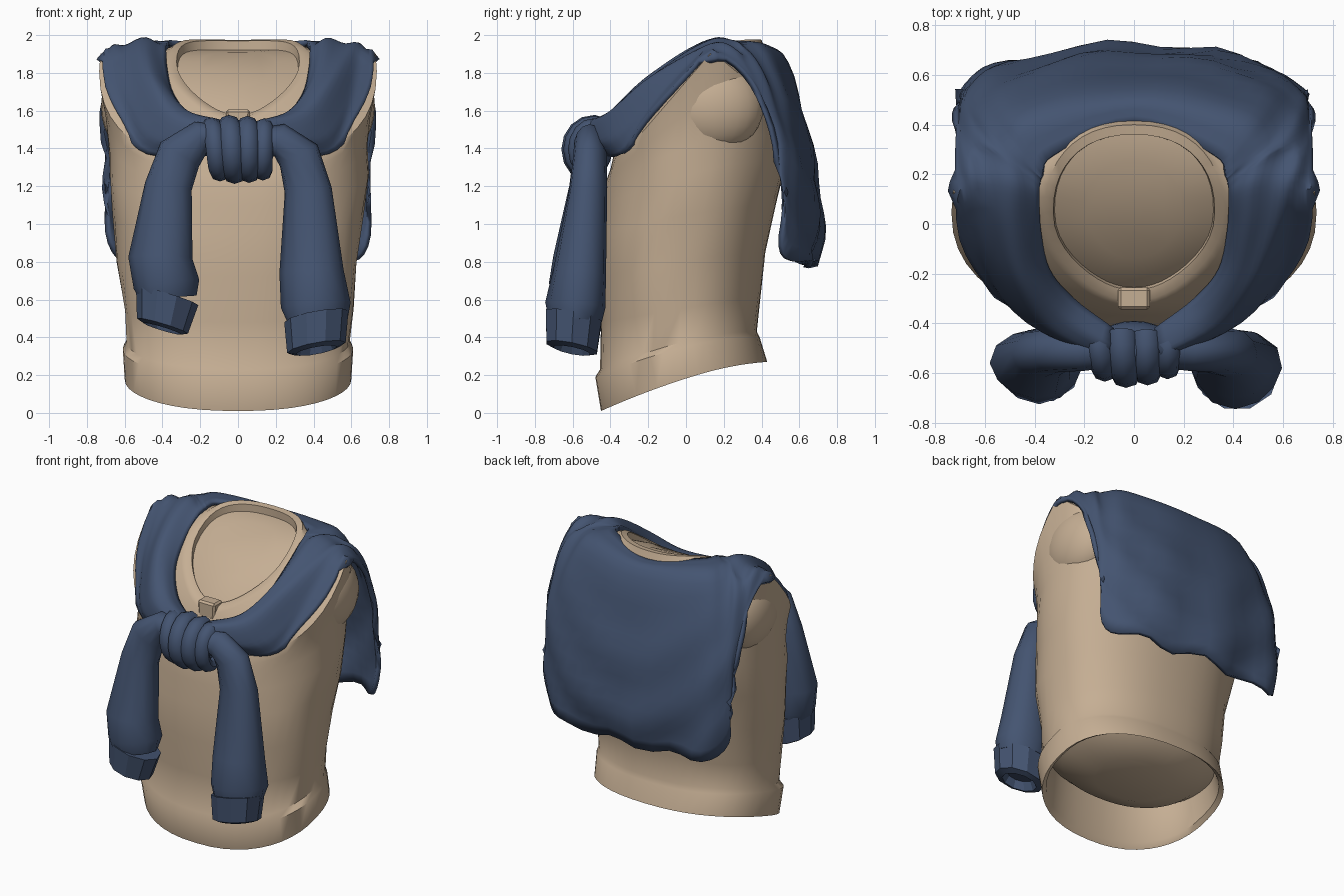
import bpy, bmesh, math
from mathutils import Vector
from mathutils.bvhtree import BVHTree

if "Cube" in bpy.data.objects:
    bpy.data.objects.remove(bpy.data.objects["Cube"])


def material(name, rgb):
    m = bpy.data.materials.new(name)
    m.diffuse_color = (*rgb, 1)
    m.use_nodes = True
    m.node_tree.nodes["Principled BSDF"].inputs["Base Color"].default_value = m.diffuse_color
    return m


TAN = material("tan cloth", (0.56, 0.425, 0.295))
BLUE = material("navy knit", (0.058, 0.089, 0.165))


def finish(name, bm, mat, angle=40):
    bmesh.ops.recalc_face_normals(bm, faces=bm.faces)
    me = bpy.data.meshes.new(name)
    bm.to_mesh(me)
    bm.free()
    me.materials.append(mat)
    ob = bpy.data.objects.new(name, me)
    bpy.context.collection.objects.link(ob)
    bpy.ops.object.select_all(action='DESELECT')
    ob.select_set(True)
    bpy.context.view_layer.objects.active = ob
    bpy.ops.object.shade_smooth_by_angle(angle=math.radians(angle))
    return ob


def loft(name, rings, mat, angle=40):
    """Skin closed rings of points and cap both ends."""
    bm = bmesh.new()
    vs = [[bm.verts.new(p) for p in r] for r in rings]
    n = len(vs[0])
    for a, b in zip(vs, vs[1:]):
        for i in range(n):
            j = (i + 1) % n
            bm.faces.new((a[i], a[j], b[j], b[i]))
    bm.faces.new(vs[0])
    bm.faces.new(vs[-1])
    return finish(name, bm, mat, angle)


def ellipsoid(name, centre, radii, mat):
    bm = bmesh.new()
    bmesh.ops.create_uvsphere(bm, u_segments=24, v_segments=14, radius=1)
    for v in bm.verts:
        v.co = Vector(centre) + Vector([v.co[k] * radii[k] for k in range(3)])
    return finish(name, bm, mat)


def spline(pts, t):
    """Catmull-Rom point, t from 0 to len(pts) - 1."""
    i = min(int(t), len(pts) - 2)
    f = t - i
    b, c = pts[i], pts[i + 1]
    a = pts[i - 1] if i else b * 2 - c
    d = pts[i + 2] if i + 2 < len(pts) else c * 2 - b
    return 0.5 * (2 * b + (c - a) * f + (2 * a - 5 * b + 4 * c - d) * f * f
                  + (3 * b - a - 3 * c + d) * f ** 3)


# ---- vest: rings of half width, front y, front z, back y, back z, side z
VEST = [
    (.26, -.20, .21, .20, .25, .23), (.46, -.36, .27, .33, .33, .30),
    (.55, -.42, .33, .37, .39, .36), (.57, -.43, .05, .405, .29, .20),
    (.60, -.45, .01, .43, .27, .18), (.61, -.48, .19, .39, .40, .34),
    (.59, -.455, .23, .375, .43, .37), (.605, -.45, .48, .395, .62, .55),
    (.635, -.47, .72, .42, .85, .80), (.665, -.46, .95, .475, 1.10, 1.05),
    (.685, -.44, 1.10, .53, 1.33, 1.27), (.685, -.43, 1.20, .53, 1.45, 1.42),
    (.705, -.415, 1.25, .52, 1.53, 1.64), (.735, -.40, 1.29, .495, 1.62, 1.88),
    (.58, -.37, 1.42, .46, 1.82, 1.88), (.385, -.335, 1.54, .415, 1.93, 1.86),
    (.36, -.31, 1.57, .40, 1.975, 1.87), (.325, -.265, 1.58, .36, 1.97, 1.86),
    (.32, -.255, 1.55, .36, 1.92, 1.82), (.20, -.14, 1.71, .25, 1.91, 1.84),
]


def vest_ring(k, w, yf, zf, yb, zb, zs, n=44):
    power = {12: 1.3, 13: 1, 14: 1.3}.get(k, 2)   # sharper peak at the shoulders
    pts = []
    for i in range(n):
        a = math.tau * i / n
        c, s = math.cos(a), math.sin(a)
        s2 = math.copysign(abs(s) ** .88, s)
        c2 = math.copysign(abs(c) ** .88, c)
        peak = 1 - abs((s2 - .2) / (1.2 if s2 < .2 else .8)) ** power
        mid = (zf + zb) / 2
        z = mid + (zb - zf) / 2 * s2 + (zs - mid) * peak
        # soft cloth wrinkles at the waist, neckline narrowing to the front
        r = 1 + (.014 * math.sin(5 * a + 2.1 * k) * abs(c) if 5 < k < 11 else 0)
        if k > 14:
            c2 *= 1 - .3 * max(0, -s2) ** 2
        pts.append((w * c2 * r, (yf + yb) / 2 + (yb - yf) / 2 * s2 * r, z))
    return pts


vest = loft("vest", [vest_ring(k, *r) for k, r in enumerate(VEST)], TAN, 45)
tree = BVHTree.FromPolygons([v.co.copy() for v in vest.data.vertices],
                            [tuple(p.vertices) for p in vest.data.polygons])

# ---- rounded fillings of the armholes
for side, x in (("left", -.56), ("right", .56)):
    ellipsoid(side + "_armhole", (x, .15, 1.62), (.165, .26, .24), TAN)

# ---- small tab at the front of the neckline
bm = bmesh.new()
bmesh.ops.create_cube(bm, size=1)
for v in bm.verts:
    taper = .9 if v.co.z < 0 else 1
    v.co = (v.co.x * .13 * taper, v.co.y * .09 - .30, v.co.z * .11 + 1.55)
bmesh.ops.bevel(bm, geom=bm.edges[:], offset=.012, segments=1, affect='EDGES')
finish("collar_tab", bm, TAN, 30)

# ---- shawl: cross-sections from neck edge to hem, back centre to knot
BACK = [
    [(0, .41, 1.93), (0, .53, 1.88), (0, .65, 1.50), (0, .72, 1.10), (0, .70, .79)],
    [(.32, .28, 1.97), (.42, .45, 1.92), (.48, .59, 1.55), (.51, .65, 1.12), (.50, .63, .79)],
    [(.37, .20, 1.97), (.52, .36, 1.93), (.63, .49, 1.62), (.67, .55, 1.25), (.69, .53, .90)],
    [(.375, .18, 1.96), (.52, .28, 1.955), (.64, .39, 1.84), (.695, .45, 1.60), (.70, .505, 1.26)],
]
FRONT = [
    [(.38, .15, 1.95), (.49, .23, 1.97), (.62, .28, 1.92), (.69, .32, 1.84), (.715, .40, 1.68)],
    [(.38, .10, 1.92), (.47, .14, 1.975), (.59, .16, 1.96), (.67, .17, 1.935), (.72, .17, 1.89)],
    [(.375, -.02, 1.83), (.46, -.02, 1.90), (.56, -.01, 1.88), (.64, -.02, 1.80), (.69, -.03, 1.70)],
    [(.34, -.18, 1.69), (.41, -.22, 1.76), (.49, -.23, 1.73), (.57, -.21, 1.63), (.61, -.18, 1.54)],
    [(.24, -.30, 1.57), (.29, -.39, 1.61), (.36, -.42, 1.55), (.43, -.40, 1.45), (.48, -.34, 1.37)],
    [(.08, -.42, 1.53), (.10, -.51, 1.55), (.12, -.54, 1.49), (.13, -.53, 1.42), (.12, -.44, 1.36)],
]
half = [[Vector(p) for p in row] for row in BACK + FRONT]
rows = [[Vector((-p.x, p.y, p.z)) for p in r] for r in half[:0:-1]] + half

NU, NV = 90, 18
bm = bmesh.new()
grid = []
for i in range(NU + 1):
    u = i / NU * (len(rows) - 1)
    line = []
    for j in range(NV + 1):
        v = j / NV
        p = spline([spline([r[k] for r in rows], u) for k in range(5)], v * 4)
        # swags and hanging folds on the back, rolls across the shoulders
        drape = max(0, min(1, (p.y - .40) / .15)) * v
        p.y += drape * (.018 * math.sin(13 * p.x + 3 * p.z)
                        + .016 * math.sin(15 * (p.z - 1.1 * p.x * p.x)))
        p.z += drape * v ** 4 * .022 * math.sin(15 * p.x + 1)
        if p.y < .3:
            p.z += .012 * math.sin(v * 15 + u * .8) * math.sin(math.pi * v)
        # keep the cloth outside the vest
        near, nor, _, dist = tree.find_nearest(p)
        if j > 2 and dist < .15 and (p - near).dot(nor) < .025:
            p = near + nor * .025
        line.append(bm.verts.new(p))
    grid.append(line)
for a, b in zip(grid, grid[1:]):
    for j in range(NV):
        bm.faces.new((a[j], a[j + 1], b[j + 1], b[j]))
shawl = finish("shoulder_sweater", bm, BLUE, 45)
# make the cloth thick towards the body
facing = sum(f.normal.y for f in shawl.data.polygons if f.center.y > .55)
mod = shawl.modifiers.new("thickness", 'SOLIDIFY')
mod.thickness = .03
mod.offset = -1 if facing > 0 else 1


def tube(name, path, n=12, angle=40, crease=0.0, tilt=(0, 0)):
    """Path entries: x, y, z, radius sideways, radius front to back."""
    pts = [Vector(p[:3]) for p in path]
    rings = []
    for i, p in enumerate(path):
        t = (pts[min(i + 1, len(pts) - 1)] - pts[max(i - 1, 0)]).normalized()
        if any(tilt):
            t = Vector((0, 0, -1))
        front = Vector((0, 1, 0))
        front = (front - t * front.dot(t)).normalized()
        side = t.cross(front)
        ring = []
        for k in range(n):
            a = math.tau * k / n
            r = 1 + crease * math.sin(3 * a + 1.3 * i)
            d = side * p[3] * r * math.cos(a) + front * p[4] * r * math.sin(a)
            d.z += tilt[0] * d.x + tilt[1] * d.y
            ring.append(pts[i] + d)
        rings.append(ring)
    return loft(name, rings, BLUE, angle)


# ---- hanging sleeves with folded cuffs
tube("left_sleeve", [
    (-.06, -.50, 1.46, .06, .07), (-.20, -.51, 1.46, .09, .08),
    (-.31, -.51, 1.37, .12, .09), (-.365, -.52, 1.20, .125, .10),
    (-.405, -.56, .82, .17, .14),
    (-.38, -.57, .68, .175, .15), (-.375, -.57, .61, .15, .13)], crease=.04)
tube("left_cuff", [
    (-.375, -.57, .62, .165, .15), (-.40, -.575, .46, .135, .135),
    (-.40, -.575, .445, .10, .10), (-.395, -.57, .50, .08, .08)], 10, 30, tilt=(-.3, -.1))
tube("right_sleeve", [
    (.06, -.50, 1.44, .06, .07), (.22, -.51, 1.44, .09, .08),
    (.32, -.51, 1.36, .115, .09), (.375, -.52, 1.18, .125, .10),
    (.395, -.56, .75, .17, .14),
    (.41, -.58, .57, .185, .16), (.415, -.585, .49, .16, .14)], crease=.04)
tube("right_cuff", [
    (.415, -.595, .51, .17, .155), (.415, -.605, .345, .155, .14),
    (.415, -.605, .33, .11, .10), (.41, -.60, .38, .08, .08)], 10, 30, tilt=(.18, -.2))

# ---- knot: a soft core wrapped by flattened strips
ellipsoid("knot_core", (0, -.50, 1.40), (.17, .11, .15), BLUE)
for k, (top, low, r, depth) in enumerate([
        (-.145, -.09, .052, 0), (-.05, -.015, .058, .025),
        (.05, .06, .055, .015), (.14, .13, .05, -.01)]):
    rings = []
    for i in range(11):
        a = math.radians(115 - 23 * i)
        out = Vector((0, -math.cos(a), math.sin(a)))
        mid = Vector((top + (low - top) * i / 10, -.49 - (.10 + depth) * math.cos(a),
                      1.395 + (.125 + depth / 2) * math.sin(a)))
        rings.append([mid + Vector((r * math.cos(b), 0, 0)) + out * .045 * math.sin(b)
                      for b in (math.tau * s / 8 for s in range(8))])
    loft("knot_fold_%d" % (k + 1), rings, BLUE, 50)
